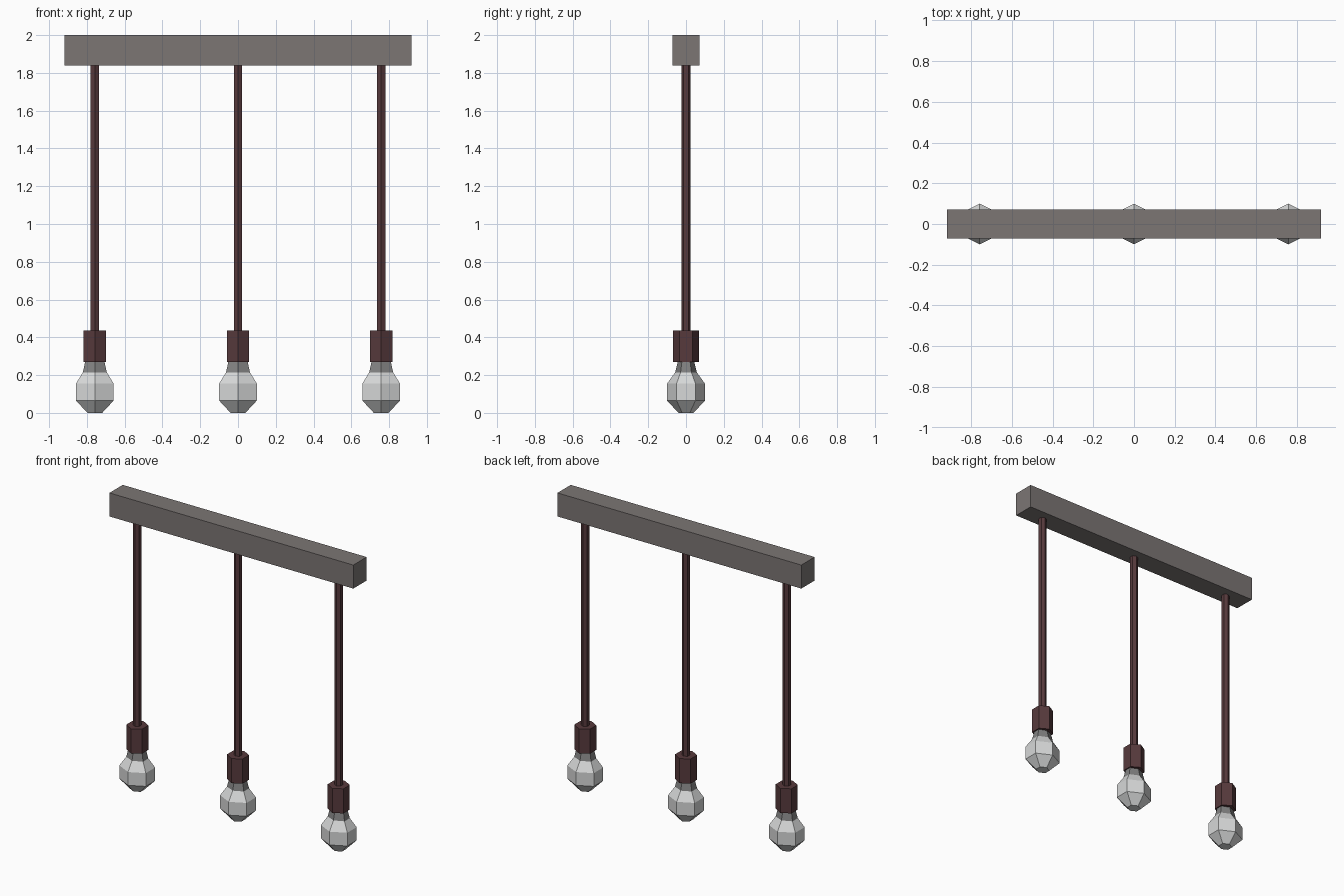
import bpy
import math

cube = bpy.data.objects.get("Cube")
if cube:
    bpy.data.objects.remove(cube, do_unlink=True)


def material(name, rgb):
    m = bpy.data.materials.new(name)
    m.use_nodes = True
    color = (*rgb, 1)
    m.diffuse_color = color
    m.node_tree.nodes["Principled BSDF"].inputs["Base Color"].default_value = color
    return m


grey_metal = material("warm grey metal", (0.2, 0.18, 0.175))
dark_red = material("dark red brown", (0.095, 0.042, 0.046))
glass = material("pale glass", (0.68, 0.69, 0.69))
neck_grey = material("neck grey", (0.22, 0.22, 0.22))


def hex_lathe(name, x, rings, mats, rule=lambda z: 0):
    """Six-sided solid from rings of (x radius, y radius, z), corner to the front."""
    verts = [(rx * math.sin(i * math.pi / 3), -ry * math.cos(i * math.pi / 3), z)
             for rx, ry, z in rings for i in range(6)]
    faces = [[r * 6 + i, r * 6 + (i + 1) % 6, r * 6 + 6 + (i + 1) % 6, r * 6 + 6 + i]
             for r in range(len(rings) - 1) for i in range(6)]
    top = 6 * (len(rings) - 1)
    faces += [list(range(5, -1, -1)), list(range(top, top + 6))]
    mesh = bpy.data.meshes.new(name)
    mesh.from_pydata(verts, [], faces)
    for m in mats:
        mesh.materials.append(m)
    for p in mesh.polygons:
        p.material_index = rule(p.center.z)
    obj = bpy.data.objects.new(name, mesh)
    obj.location.x = x
    bpy.context.collection.objects.link(obj)
    return obj


# Ceiling bar
bpy.ops.mesh.primitive_cube_add(size=1, location=(0, 0, 1.92))
bar = bpy.context.object
bar.name = "ceiling_bar"
bar.scale = (1.835, 0.143, 0.16)
bpy.ops.object.transform_apply(location=False, rotation=False, scale=True)
bar.data.materials.append(grey_metal)

# Bulb rings from the tip to the neck
bulb_rings = [(0.045, 0.04, 0), (0.115, 0.1, 0.065), (0.115, 0.1, 0.155),
              (0.073, 0.057, 0.215), (0.058, 0.042, 0.275)]

# Three hanging lamps: rod, socket and bulb
for side, x in (("right", -0.758), ("middle", 0), ("left", 0.758)):
    hex_lathe(side + "_rod", x, [(0.025, 0.025, 0.43), (0.025, 0.025, 1.845)], [dark_red])
    hex_lathe(side + "_socket", x, [(0.068, 0.068, 0.27), (0.068, 0.068, 0.437)], [dark_red])
    hex_lathe(side + "_bulb", x, bulb_rings, [glass, neck_grey],
              lambda z: int(z > 0.22))
